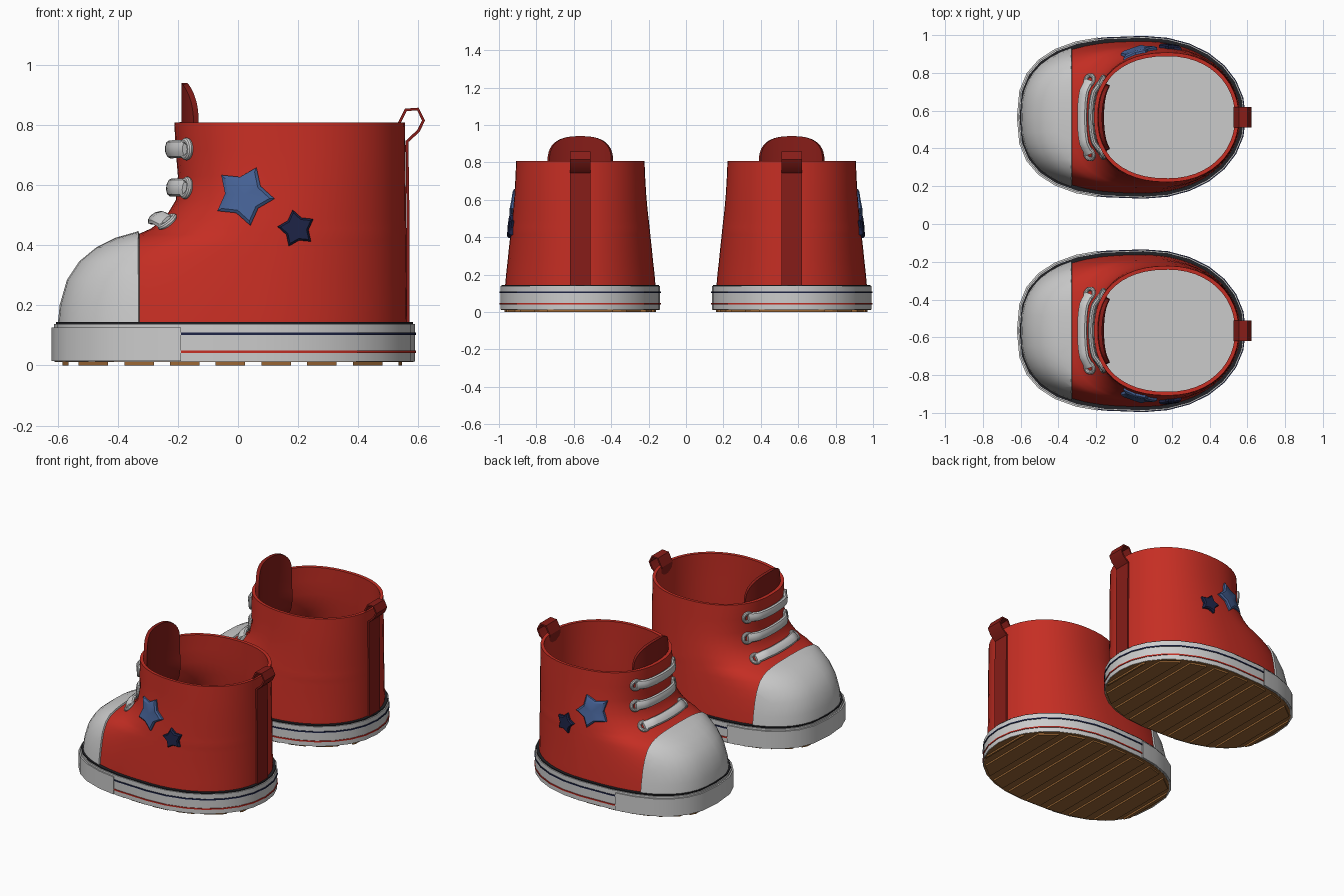
import bpy, bmesh
from math import sin, cos, pi, radians
from mathutils import Vector

if "Cube" in bpy.data.objects:
    bpy.data.objects.remove(bpy.data.objects["Cube"])

CY = -0.565                                  # centre line of the modelled shoe
RED, DARK_RED = (0.56, 0.027, 0.017, 1), (0.24, 0.012, 0.009, 1)
BLUE, NAVY = (0.06, 0.12, 0.30, 1), (0.012, 0.017, 0.06, 1)
BLACK, BROWN = (0.015, 0.015, 0.018, 1), (0.33, 0.135, 0.035, 1)
mats = {}


def mat(color):
    if color not in mats:
        mats[color] = bpy.data.materials.new("color_%d" % len(mats))
        mats[color].diffuse_color = color
    return mats[color]


def finish(name, bm, color=None, thick=0, offset=0, recalc=False):
    """Turn a bmesh into an object, thicken it, and mirror it to the second shoe."""
    if recalc:
        bmesh.ops.recalc_face_normals(bm, faces=bm.faces)
    me = bpy.data.meshes.new(name)
    bm.to_mesh(me)
    bm.free()
    ob = bpy.data.objects.new(name, me)
    bpy.context.collection.objects.link(ob)
    if color:
        me.materials.append(mat(color))
    if thick:
        m = ob.modifiers.new("thickness", "SOLIDIFY")
        m.thickness, m.offset = thick, offset
    m = ob.modifiers.new("pair", "MIRROR")
    m.use_axis = (False, True, False)
    m.use_mirror_merge = False
    return ob


def skin(bm, rings, close_u=True, close_v=False):
    vs = [[bm.verts.new(p) for p in r] for r in rings]
    n, k = len(vs[0]), len(vs)
    for j in range(k if close_v else k - 1):
        a, b = vs[j], vs[(j + 1) % k]
        for i in range(n if close_u else n - 1):
            i2 = (i + 1) % n
            bm.faces.new((a[i], a[i2], b[i2], b[i]))
    return vs


def outline(front, back, xc, hw, n, z, off=0, segs=48):
    pts = []
    for i in range(segs):
        t = 2 * pi * i / segs
        c, s = cos(t), sin(t)
        e = 2 / (2.1 if c >= 0 else n)
        a = (back - xc if c >= 0 else xc - front) + off
        pts.append(Vector((xc + a * abs(c) ** e * (1 if c >= 0 else -1),
                           CY + (hw + off) * abs(s) ** e * (1 if s >= 0 else -1), z)))
    return pts


# Upper sections: height, front x, centre x, half width, front squareness
ROWS = [(0.13, -0.590, 0.05, 0.403, 2.6), (0.20, -0.583, 0.06, 0.397, 2.6),
        (0.28, -0.560, 0.07, 0.388, 2.6), (0.34, -0.520, 0.09, 0.382, 2.6),
        (0.385, -0.465, 0.10, 0.377, 2.6), (0.415, -0.405, 0.11, 0.374, 2.6),
        (0.435, -0.335, 0.12, 0.372, 2.6), (0.455, -0.290, 0.12, 0.370, 2.6),
        (0.49, -0.243, 0.13, 0.366, 2.6), (0.55, -0.207, 0.15, 0.359, 2.5),
        (0.63, -0.200, 0.17, 0.352, 2.4), (0.715, -0.207, 0.18, 0.347, 2.4),
        (0.808, -0.212, 0.18, 0.343, 2.3)]


def section(z):
    z = min(max(z, ROWS[0][0]), ROWS[-1][0])
    for a, b in zip(ROWS, ROWS[1:]):
        if z <= b[0]:
            t = (z - a[0]) / (b[0] - a[0])
            f, xc, hw, n = [p + (q - p) * t for p, q in zip(a[1:], b[1:])]
            return f, 0.565 - 0.012 * z, xc, hw, n


def half_width(x, z):
    f, b, xc, hw, n = section(z)
    u, n = ((x - xc) / (b - xc), 2.1) if x > xc else ((xc - x) / (xc - f), n)
    return hw * (1 - min(u, 1) ** n) ** (1 / n)


def front_point(y, z):
    f, b, xc, hw, n = section(z)
    return Vector((xc - (xc - f) * (1 - min(abs(y) / hw, 1) ** n) ** (1 / n), CY + y, z))


def front_frame(y, z):
    d = 0.015
    z1 = min(z, 0.79)
    dz = front_point(y, z1 + d) - front_point(y, z1 - d)
    dy = front_point(y + d, z) - front_point(y - d, z)
    nrm = dz.cross(dy).normalized()
    return front_point(y, z), -nrm if nrm.x > 0 else nrm


def clip(bm, x, keep_front, fill):
    bmesh.ops.bisect_plane(bm, geom=bm.verts[:] + bm.edges[:] + bm.faces[:], plane_co=(x, 0, 0),
                           plane_no=(1, 0, 0), clear_outer=keep_front, clear_inner=not keep_front)
    if fill:
        bmesh.ops.holes_fill(bm, edges=[e for e in bm.edges if e.is_boundary], sides=0)


# Upper shell and toe cap from the same loft
for name in ("upper", "toe_cap"):
    bm = bmesh.new()
    skin(bm, [outline(*section(r[0]), r[0]) for r in ROWS])
    if name == "upper":
        finish(name, bm, RED, 0.02, -1)
    else:
        clip(bm, -0.328, True, False)
        finish(name, bm, None, 0.010, 1)


# Sole layers
SOLE = (-0.612, 0.588, 0.05, 0.427, 2.65)


def slab(name, z0, z1, off, color=None, cut=None, keep_front=False):
    bm = bmesh.new()
    vs = skin(bm, [outline(*SOLE, z, off, 28) for z in (z0, z1)])
    bm.faces.new(vs[0][::-1])
    bm.faces.new(vs[1])
    if cut is not None:
        clip(bm, cut, keep_front, True)
    finish(name, bm, color, recalc=True)


slab("outsole", 0.011, 0.02, -0.004, BROWN)
slab("midsole", 0.013, 0.138, 0)
slab("sole_piping", 0.137, 0.145, -0.006, BLACK)
slab("insole", 0.12, 0.152, -0.05)
slab("toe_bumper", 0.015, 0.126, 0.008, None, -0.19, True)
slab("navy_stripe", 0.101, 0.109, 0.004, NAVY, -0.19)
slab("red_stripe", 0.041, 0.049, 0.004, RED, -0.19)

# Tread bars under the sole
bm = bmesh.new()
f, b, xc, hw, n = SOLE
bars_x = [(-0.583, -0.563)] + [(-0.53 + 0.152 * i, min(-0.432 + 0.152 * i, 0.545)) for i in range(8)]
for xs in bars_x:
    ring = []
    for x, s in ((xs[0], -1), (xs[1], -1), (xs[1], 1), (xs[0], 1)):
        u, e = ((x - xc) / (b - xc), 2.1) if x > xc else ((xc - x) / (xc - f), n)
        ring.append((x, s * (hw * (1 - u ** e) ** (1 / e) - 0.022)))
    vs = skin(bm, [[(x, CY + y, z) for x, y in ring] for z in (0, 0.012)])
    bm.faces.new(vs[0][::-1])
    bm.faces.new(vs[1])
finish("tread_bars", bm, BROWN, recalc=True)

# Tongue, following the inside of the front
bm = bmesh.new()
rings = []
for j in range(13):
    ring = []
    for i in range(25):
        v = -cos(pi * i / 24)
        top = 0.80 + 0.14 * max(0, 1 - abs(v) ** 2.6) ** (1 / 2.6)
        z = 0.52 + (top - 0.52) * j / 12
        p, nrm = front_frame(0.187 * v, min(z, 0.78))
        p = p - nrm * 0.032
        ring.append((p.x, p.y, z))
    rings.append(ring)
skin(bm, rings, close_u=False)
finish("tongue", bm, DARK_RED, 0.02)

# Heel strip continuing into a pull loop
path = [(0.566, 0.13), (0.566, 0.45), (0.562, 0.745), (0.600, 0.780), (0.617, 0.815),
        (0.598, 0.853), (0.558, 0.850), (0.533, 0.800), (0.540, 0.740)]
bm = bmesh.new()
skin(bm, [[(x, CY - 0.054, z), (x, CY + 0.054, z)] for x, z in path], close_u=False)
finish("heel_pull_loop", bm, DARK_RED, 0.010)


# Laces and eyelets
def tube(bm, path, ups, r_up, r_side, closed=False):
    rings, k = [], len(path)
    for i, (p, up) in enumerate(zip(path, ups)):
        a, c = (path[i - 1], path[(i + 1) % k]) if closed else (path[max(i - 1, 0)], path[min(i + 1, k - 1)])
        side = (c - a).cross(up).normalized()
        rings.append([p + up * r_up * sin(t) + side * r_side * cos(t)
                      for t in [2 * pi * q / 10 for q in range(10)]])
    vs = skin(bm, rings, True, closed)
    if not closed:
        bm.faces.new(vs[0])
        bm.faces.new(vs[-1][::-1])


eye, bars = bmesh.new(), bmesh.new()
for z, y in ((0.475, 0.195), (0.59, 0.19), (0.72, 0.185)):      # height, sideways distance
    for s in (-1, 1):
        p, nrm = front_frame(s * y, z)
        a = nrm.cross(Vector((0, 0, 1))).normalized()
        c = nrm.cross(a)
        ts = [2 * pi * q / 20 for q in range(20)]
        tube(eye, [p + nrm * 0.004 + (a * cos(t) + c * sin(t)) * 0.027 for t in ts], [nrm] * 20, 0.011, 0.011, True)
    path, ups = [], []
    for i in range(21):
        t = i / 20
        p, nrm = front_frame(y * (2 * t - 1), z)
        path.append(p + nrm * 0.02 * min(1, 6 * min(t, 1 - t) + 0.1))
        ups.append(nrm)
    tube(bars, path, ups, 0.016, 0.030)
finish("eyelets", eye, recalc=True)
finish("lace_bars", bars, recalc=True)


# Star patches on the outer side
def star(name, x, z, r, turn, color):
    bm = bmesh.new()
    rings = []
    for lift, k in ((-0.006, 1), (0.012, 1), (0.02, 0.84)):
        ring = []
        for i in range(10):
            t = radians(turn + 36 * i)
            q = r * k * (1 if i % 2 == 0 else 0.62)
            px, pz = x + q * cos(t), z + q * sin(t)
            ring.append((px, CY - half_width(px, pz) - lift, pz))
        rings.append(ring)
    vs = skin(bm, rings)
    mid = bm.verts.new((x, CY - half_width(x, z) - 0.02, z))
    for i in range(10):
        bm.faces.new((vs[-1][i], vs[-1][(i + 1) % 10], mid))
    finish(name, bm, color, recalc=True)


star("large_star", 0.02, 0.565, 0.102, 66, BLUE)
star("small_star", 0.195, 0.455, 0.064, 102, NAVY)

# Bake modifiers, then smooth shading with sharp edges kept
for ob in bpy.context.collection.objects:
    ob.select_set(True)
    bpy.context.view_layer.objects.active = ob
bpy.ops.object.convert(target="MESH")
bpy.ops.object.shade_smooth_by_angle(angle=radians(32))

for m in bpy.data.materials:
    if m.users and not m.is_grease_pencil:
        m.use_nodes = True
        m.node_tree.nodes["Principled BSDF"].inputs["Base Color"].default_value = m.diffuse_color
